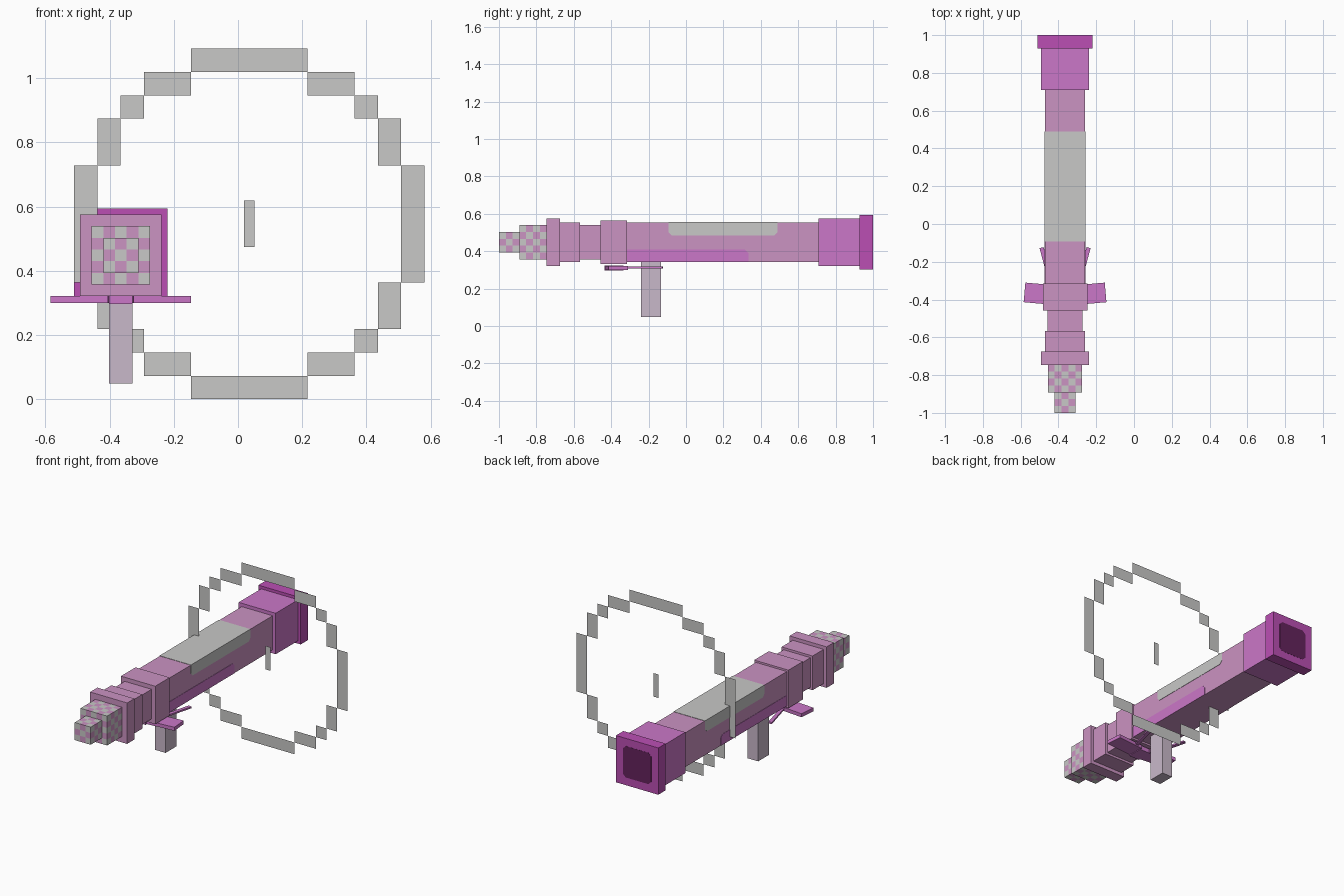
import bpy, bmesh, math
from mathutils import Matrix, Vector

cube = bpy.data.objects.get("Cube")
if cube:
    bpy.data.objects.remove(cube, do_unlink=True)

U = 0.0364          # basic grid unit
CX, CZ = -0.365, 0.448   # tube axis


def material(name, rgb):
    lin = [((c / 255 + 0.055) / 1.055) ** 2.4 for c in rgb] + [1]
    m = bpy.data.materials.new(name)
    m.use_nodes = True
    m.diffuse_color = lin
    m.node_tree.nodes["Principled BSDF"].inputs["Base Color"].default_value = lin
    return m


PINK = material("pink", (203, 147, 194))
GREY = material("light grey", (200, 200, 199))
PURPLE = material("orchid", (203, 119, 200))
MAGENTA = material("magenta", (187, 79, 180))
LILAC = material("grey lilac", (201, 185, 202))
DARK = material("dark plum", (100, 35, 92))


def finish(name, bm, *mats):
    mesh = bpy.data.meshes.new(name)
    bmesh.ops.recalc_face_normals(bm, faces=bm.faces)
    bm.to_mesh(mesh)
    bm.free()
    ob = bpy.data.objects.new(name, mesh)
    for m in mats:
        mesh.materials.append(m)
    bpy.context.collection.objects.link(ob)
    return ob


def box(name, centre, size, mat, turn=0):
    bm = bmesh.new()
    bmesh.ops.create_cube(bm, size=1, matrix=Matrix.Translation(centre)
                          @ Matrix.Rotation(turn, 4, 'Z') @ Matrix.Diagonal((*size, 1)))
    return finish(name, bm, mat)


def plate(name, points, thickness, mat):
    """Flat polygon pushed out along the thickness vector."""
    bm = bmesh.new()
    face = bm.faces.new([bm.verts.new(p) for p in points])
    ext = bmesh.ops.extrude_face_region(bm, geom=[face])
    verts = [g for g in ext["geom"] if isinstance(g, bmesh.types.BMVert)]
    bmesh.ops.translate(bm, verts=verts, vec=thickness)
    return finish(name, bm, mat)


def checker_box(name, y0, across, along):
    """Box cut into square cells with alternating colours."""
    bm = bmesh.new()
    bmesh.ops.create_cube(bm, size=1, matrix=Matrix.Translation((CX, y0 + along * U / 2, CZ))
                          @ Matrix.Diagonal((across * U, along * U, across * U, 1)))
    low = Vector((CX - across * U / 2, y0, CZ - across * U / 2))
    for axis, count in enumerate((across, along, across)):
        for i in range(1, count):
            co, no = low.copy(), Vector((0, 0, 0))
            co[axis] += i * U
            no[axis] = 1
            bmesh.ops.bisect_plane(bm, geom=bm.verts[:] + bm.edges[:] + bm.faces[:],
                                   plane_co=co, plane_no=no)
    bm.normal_update()
    for f in bm.faces:
        p = (f.calc_center_median() - f.normal * U / 2 - low) / U
        f.material_index = sum(math.floor(c) for c in p) % 2
    return finish(name, bm, GREY, PINK)


# Checked nose
checker_box("nose_tip", -1.0, 3, 3)
checker_box("nose_base", -0.891, 5, 4)

# Tube sections: name, start, end, width, colour
for name, a, b, w, mat in (
        ("front_collar", -0.746, -0.675, 0.254, PINK),
        ("front_sleeve", -0.675, -0.567, 0.212, PINK),
        ("front_neck", -0.567, -0.457, 0.184, PINK),
        ("middle_collar", -0.457, -0.315, 0.235, PINK),
        ("main_tube", -0.315, 0.709, 0.212, PINK),
        ("rear_sleeve", 0.709, 0.928, 0.254, PURPLE),
        ("rear_flange", 0.928, 1.0, 0.29, MAGENTA)):
    box(name, (CX, (a + b) / 2, CZ), (w, b - a, w), mat)

# Dark bore on the rear flange, with clipped corners
h, c = 0.097, 0.078
bore = [(c, h), (h, c), (h, -c), (c, -h), (-c, -h), (-h, -c), (-h, c), (-c, h)]
plate("bore", [(CX + x, 1.0, CZ + z) for x, z in bore], (0, 0.001, 0), DARK)

# Coloured panels on the tube
R, T, K = 0.106, 0.002, 0.017
top, bottom = CZ + R, CZ - R
box("top_panel", (CX, 0.198, top + T / 2), (2 * R + 2 * T, 0.582, T), GREY)
for side, s in (("left", 1), ("right", -1)):
    x = CX + s * R
    upper = [(-0.093, top), (-0.093, 0.485 + K), (-0.093 + K, 0.485),
             (0.489 - K, 0.485), (0.489, 0.485 + K), (0.489, top)]
    lower = [(-0.315, bottom), (0.333, bottom), (0.333, 0.408 - K),
             (0.333 - K, 0.408), (-0.315, 0.408)]
    plate(side + "_grey_panel", [(x, y, z) for y, z in upper], (s * T, 0, 0), GREY)
    plate(side + "_lower_panel", [(x, y, z) for y, z in lower], (s * T, 0, 0), PURPLE)

    # Swept wing and thin strut on each side
    box(side + "_wing", (CX + s * 0.125, -0.37, 0.311), (0.18, 0.104, 0.022), PURPLE,
        s * math.radians(5))
    box(side + "_strut", (CX + s * 0.087, -0.265, 0.313), (0.022, 0.29, 0.01), PURPLE,
        -s * math.radians(15))

# Wing hub and grip
box("wing_hub", (CX, -0.385, 0.31), (0.073, 0.1, 0.028), PURPLE)
box("grip", (CX, -0.187, 0.2), (0.073, 0.107, 0.304), LILAC)

# Flat stepped sight ring with a centre mark
ring = bmesh.new()
RX, RY, RZ = 0.035, 0.245, 0.546


def quad(x0, x1, z0, z1):
    ring.faces.new([ring.verts.new((RX + x * U, RY, RZ + z * U))
                    for x, z in ((x0, z0), (x1, z0), (x1, z1), (x0, z1))])


for s in (1, -1):
    quad(-5, 5, s * 13, s * 15)
    quad(s * 13, s * 15, -5, 5)
    for t in (1, -1):
        quad(s * 5, s * 9, t * 11, t * 13)
        quad(s * 9, s * 11, t * 9, t * 11)
        quad(s * 11, s * 13, t * 5, t * 9)
quad(-0.46, 0.46, -2, 2)
finish("sight_ring", ring, GREY)
